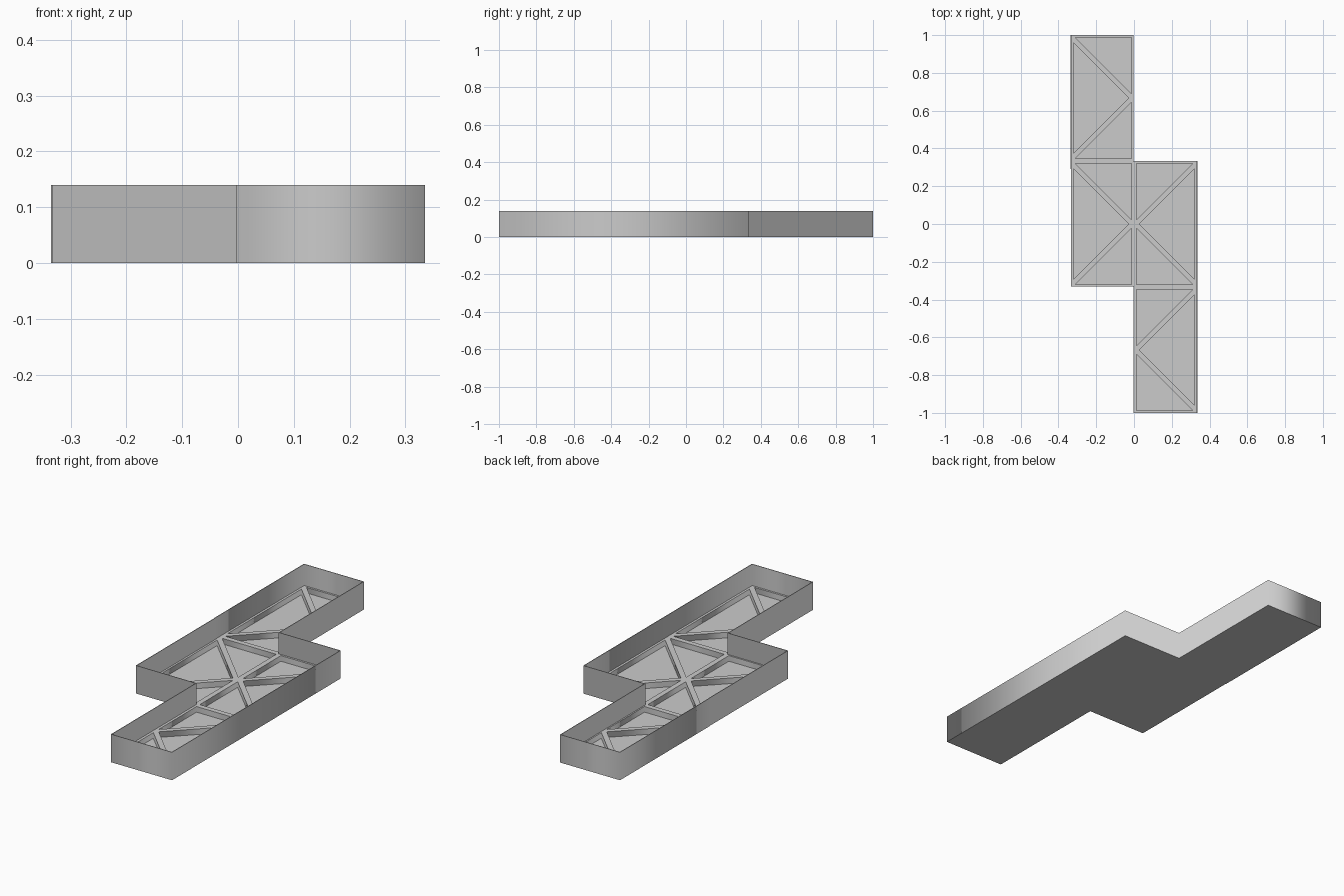
import bpy
from mathutils import Vector

if "Cube" in bpy.data.objects:
    bpy.data.objects.remove(bpy.data.objects["Cube"])

HEIGHT, FLOOR, RIB_TOP = 0.14, 0.005, 0.033
WALL, RIB_HALF = 0.003, 0.013
T = 1 / 3


def inset(poly, d):
    """Mitred inward offset of a closed polygon."""
    pts = [Vector(p) for p in poly]
    n = len(pts)
    area = sum(pts[i].x * pts[(i + 1) % n].y - pts[(i + 1) % n].x * pts[i].y for i in range(n))
    if area < 0:
        pts.reverse()
    out = []
    for i, p in enumerate(pts):
        e1 = (p - pts[i - 1]).normalized()
        e2 = (pts[(i + 1) % n] - p).normalized()
        n1, n2 = Vector((-e1.y, e1.x)), Vector((-e2.y, e2.x))
        out.append(p + (n1 + n2) * d / (1 + n1.dot(n2)))
    return out


def plate(name, loops, z0, z1):
    """Extruded flat profile; inner loops become holes."""
    cu = bpy.data.curves.new(name, 'CURVE')
    cu.dimensions = '2D'
    cu.fill_mode = 'BOTH'
    cu.extrude = (z1 - z0) / 2
    for loop in loops:
        sp = cu.splines.new('POLY')
        sp.points.add(len(loop) - 1)
        for pt, co in zip(sp.points, loop):
            pt.co = (co[0], co[1], 0, 1)
        sp.use_cyclic_u = True
    ob = bpy.data.objects.new(name, cu)
    ob.location.z = (z0 + z1) / 2
    bpy.context.collection.objects.link(ob)
    bpy.ops.object.select_all(action='DESELECT')
    ob.select_set(True)
    bpy.context.view_layer.objects.active = ob
    bpy.ops.object.convert(target='MESH')
    return ob


# Stepped outline of the tray
outline = [(-0.335, 1), (-0.335, 0.29), (-T, 0.29), (-T, -0.331), (-0.003, -0.331),
           (-0.003, -1), (0.335, -1), (0.335, T), (-0.003, T), (-0.003, 1)]

# Triangular pockets: three per cell, mirrored for the right-hand cells
APEX = 0.01
pockets = []
for side, cy in ((1, 2 * T), (1, 0), (-1, 0), (-1, -2 * T)):
    r = T - APEX
    tris = [[(-T, r), (-T, -r), (-APEX, 0)]]
    for up in (1, -1):
        tris.append([(-T - APEX, up * T), (0, -up * APEX), (0, up * T)])
    for tri in tris:
        pockets.append(inset([(side * x, cy + y) for x, y in tri], RIB_HALF))

# Floor, truss ribs and thin rim
inner = inset(outline, WALL)
plate("floor", [outline], 0, FLOOR)
plate("ribs", [inset(outline, WALL / 2)] + pockets, FLOOR / 2, RIB_TOP)
plate("outer_wall", [outline, inner], 0, HEIGHT)
